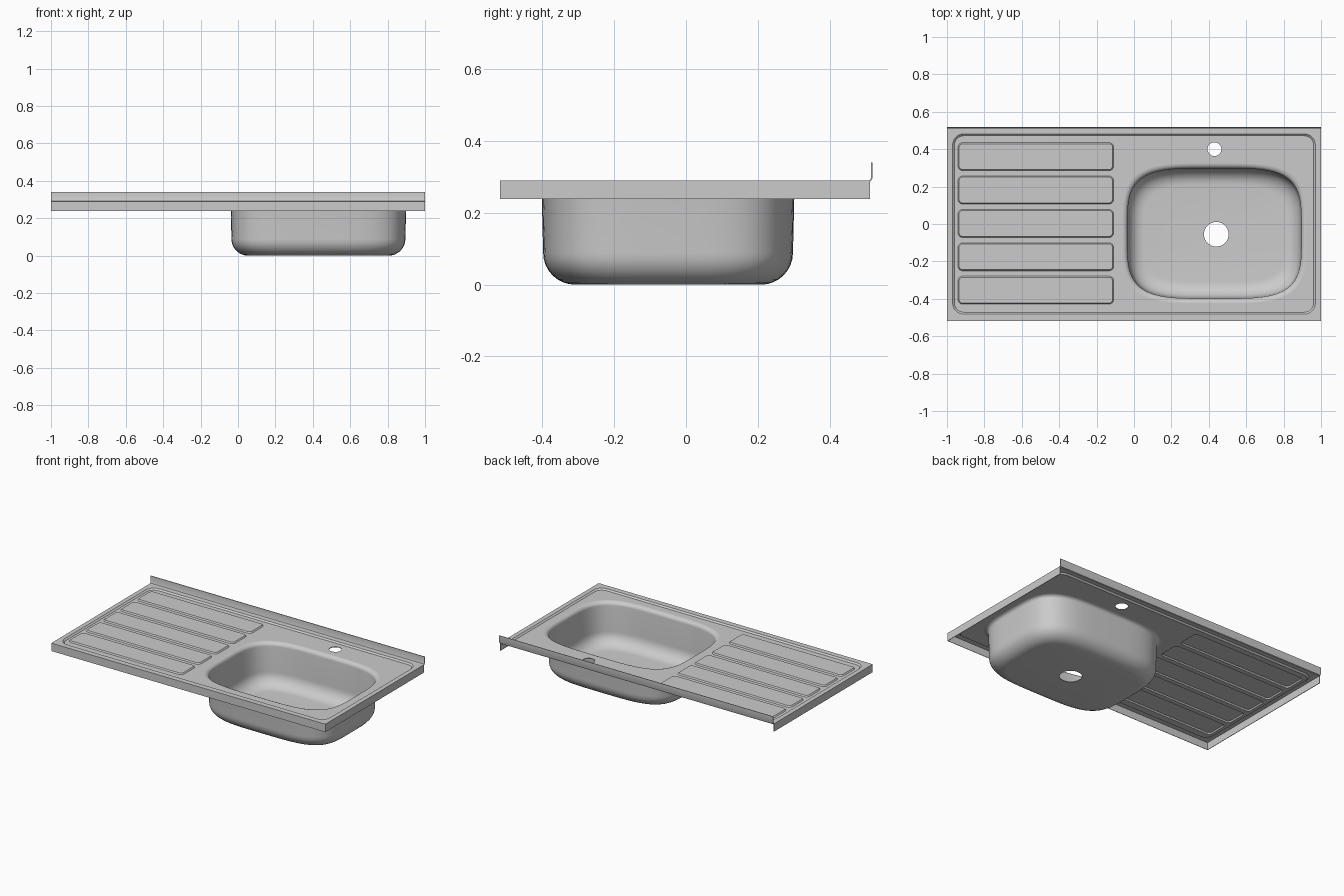
import bpy, bmesh, math
from mathutils import Vector

if "Cube" in bpy.data.objects:
    bpy.data.objects.remove(bpy.data.objects["Cube"])

TOP, PANEL, LOW = 0.29, 0.281, 0.238   # rim, recessed panel, apron bottom
SHEET = 0.004                          # metal thickness


def rrect(cx, cy, hx, hy, r, z, seg=6):
    pts = []
    for k, (sx, sy) in enumerate([(1, 1), (-1, 1), (-1, -1), (1, -1)]):
        for i in range(seg + 1):
            a = math.pi / 2 * (k + i / seg)
            pts.append((cx + sx * (hx - r) + r * math.cos(a),
                        cy + sy * (hy - r) + r * math.sin(a), z))
    return pts


def superellipse(cx, cy, a, b, z, n=4.0, count=96):
    pts = []
    for i in range(count):
        t = 2 * math.pi * i / count
        c, s = math.cos(t), math.sin(t)
        pts.append((cx + a * math.copysign(abs(c) ** (2 / n), c),
                    cy + b * math.copysign(abs(s) ** (2 / n), s), z))
    return pts


def ring(bm, pts, closed=True):
    vs = [bm.verts.new(p) for p in pts]
    n = len(vs)
    es = [bm.edges.new((vs[i], vs[(i + 1) % n])) for i in range(n if closed else n - 1)]
    return vs, es


def bridge(bm, a, b, closed=True):
    n = len(a)
    for i in range(n if closed else n - 1):
        j = (i + 1) % n
        bm.faces.new((a[i], a[j], b[j], b[i]))


def fill(bm, *edge_lists):
    edges = [e for es in edge_lists for e in es]
    bmesh.ops.triangle_fill(bm, edges=edges, use_beauty=True, normal=(0, 0, 1))


def finish(bm, name, facing):
    # orient the sheet, thicken it and shade it
    bmesh.ops.recalc_face_normals(bm, faces=bm.faces)
    total = sum((f.normal * f.calc_area() for f in bm.faces), Vector())
    if total.dot(Vector(facing)) < 0:
        bmesh.ops.reverse_faces(bm, faces=bm.faces)
    me = bpy.data.meshes.new(name)
    bm.to_mesh(me)
    bm.free()
    ob = bpy.data.objects.new(name, me)
    bpy.context.collection.objects.link(ob)
    bpy.ops.object.select_all(action='DESELECT')
    ob.select_set(True)
    bpy.context.view_layer.objects.active = ob
    mod = ob.modifiers.new("sheet", 'SOLIDIFY')
    mod.thickness, mod.offset = SHEET, -1
    bpy.ops.object.modifier_apply(modifier=mod.name)
    bpy.ops.object.shade_smooth_by_angle(angle=math.radians(30))
    return ob


BX, BY, BA, BB = 0.43, -0.05, 0.465, 0.348   # basin centre and half sizes
FLARE = 0.025

# worktop: flat rim, step down to panel, raised drainer pads, openings
bm = bmesh.new()
_, outer = ring(bm, [(-1, -0.518, TOP), (1, -0.518, TOP), (1, 0.512, TOP), (-1, 0.512, TOP)])
va, ea = ring(bm, rrect(0, 0, 0.97, 0.482, 0.06, TOP))
vb, eb = ring(bm, rrect(0, 0, 0.96, 0.472, 0.05, PANEL))
fill(bm, outer, ea)
bridge(bm, va, vb)
holes = [eb]
pads = []
for i in range(5):
    y = 0.36 - 0.1785 * i
    v0, e0 = ring(bm, rrect(-0.525, y, 0.416, 0.075, 0.025, PANEL))
    v1, _ = ring(bm, rrect(-0.525, y, 0.410, 0.069, 0.019, TOP - 0.001))
    holes.append(e0)
    pads.append((v0, v1))
holes.append(ring(bm, superellipse(BX, BY, BA + FLARE, BB + FLARE, PANEL))[1])
holes.append(ring(bm, superellipse(0.43, 0.40, 0.037, 0.037, PANEL, 2, 32))[1])
fill(bm, *holes)
for v0, v1 in pads:
    bridge(bm, v0, v1)
    bm.faces.new(v1)
finish(bm, "worktop", (0, 0, 1))

# basin: rolled lip, near-vertical wall, rounded base, floor with drain hole
bm = bmesh.new()
profile = []                                  # (inset, height)
for i in range(6):
    a = math.pi / 2 * i / 5
    profile.append((-FLARE + FLARE * math.sin(a), PANEL - FLARE * (1 - math.cos(a))))
R = 0.085
for i in range(9):
    a = math.pi / 2 * i / 8
    profile.append((0.004 + R * (1 - math.cos(a)), SHEET + R * (1 - math.sin(a))))
prev = None
for d, z in profile:
    vs, es = ring(bm, superellipse(BX, BY, BA - d, BB - d, z))
    if prev:
        bridge(bm, prev, vs)
    prev = vs
_, drain = ring(bm, superellipse(0.44, -0.055, 0.066, 0.066, SHEET, 2, 40))
fill(bm, es, drain)
finish(bm, "basin", (0, 0, 1))

# apron: folded edge along left, front and right
bm = bmesh.new()
path = [(-1, 0.512), (-1, -0.518), (1, -0.518), (1, 0.512)]
hi, _ = ring(bm, [(x, y, TOP) for x, y in path], False)
lo, _ = ring(bm, [(x, y, LOW) for x, y in path], False)
bridge(bm, hi, lo, False)
finish(bm, "apron", (0, -1, 0))

# backsplash: upturned back edge
bm = bmesh.new()
prev = None
for y, z in [(0.508, TOP), (0.513, TOP + 0.002), (0.515, TOP + 0.007), (0.515, 0.34)]:
    vs, _ = ring(bm, [(-1, y, z), (1, y, z)], False)
    if prev:
        bridge(bm, prev, vs, False)
    prev = vs
finish(bm, "backsplash", (0, -1, 0))
